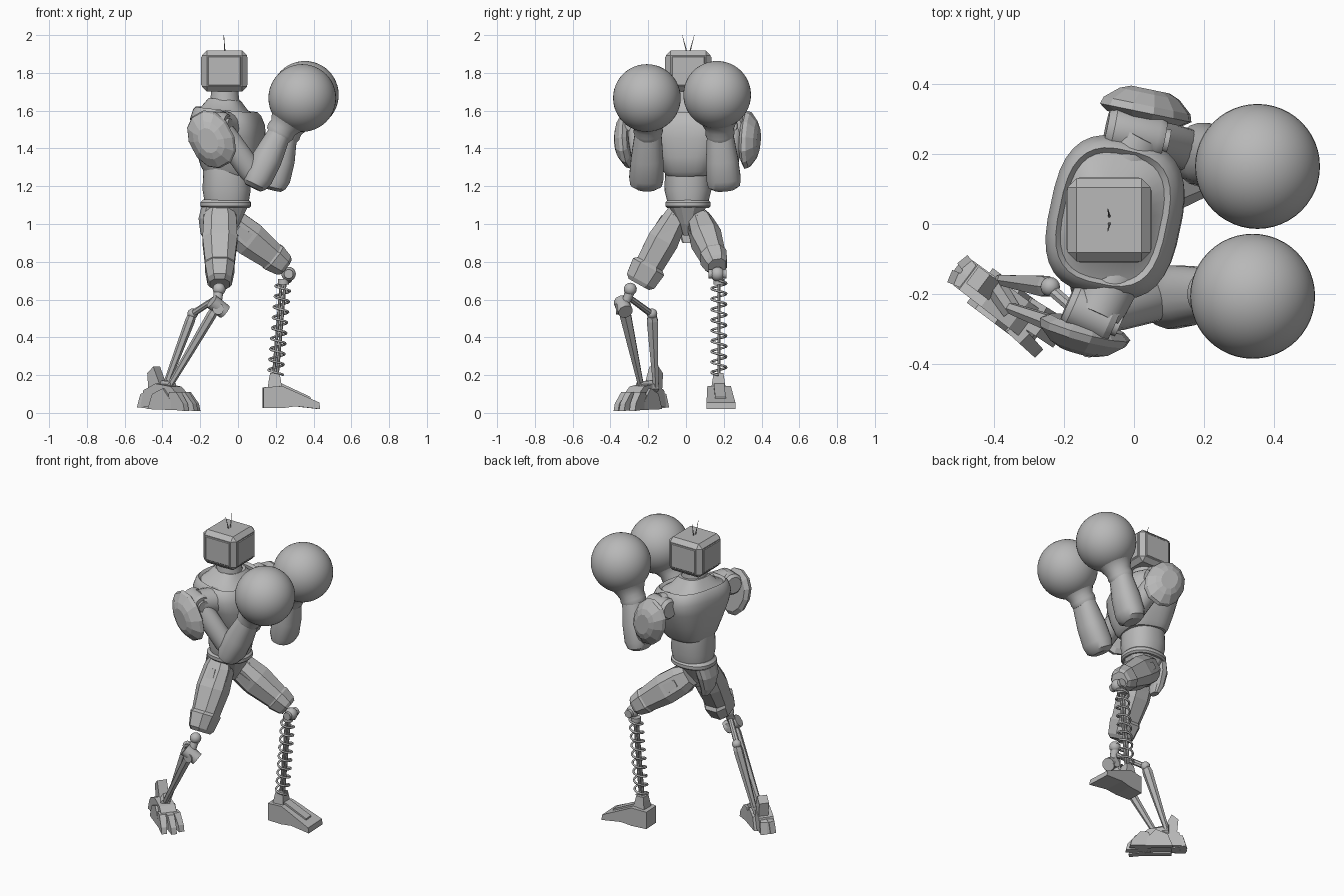
import bpy, bmesh, math
from mathutils import Vector as V

cube = bpy.data.objects.get("Cube")
if cube:
    bpy.data.objects.remove(cube)

grey = bpy.data.materials.new("plain_grey")
grey.use_nodes = True
grey.diffuse_color = (0.48, 0.48, 0.48, 1)
grey.node_tree.nodes["Principled BSDF"].inputs["Base Color"].default_value = (0.48, 0.48, 0.48, 1)


def finish(name, bm, angle=0):
    bmesh.ops.recalc_face_normals(bm, faces=bm.faces)
    me = bpy.data.meshes.new(name)
    bm.to_mesh(me)
    bm.free()
    me.materials.append(grey)
    if angle:
        me.shade_smooth()
        me.set_sharp_from_angle(angle=math.radians(angle))
    ob = bpy.data.objects.new(name, me)
    bpy.context.collection.objects.link(ob)


def loft(name, sections, u, v, n=24, power=2, angle=0):
    """Skin superellipse rings given as (centre, radius along u, radius along v)."""
    bm = bmesh.new()
    rings = []
    for c, ru, rv in sections:
        ring = []
        for i in range(n):
            a = math.tau * (i + 0.5) / n
            x, y = [math.copysign(abs(f(a)) ** (2 / power), f(a)) for f in (math.cos, math.sin)]
            ring.append(bm.verts.new(V(c) + u * x * ru + v * y * rv))
        rings.append(ring)
    for a, b in zip(rings, rings[1:]):
        for i in range(n):
            j = (i + 1) % n
            bm.faces.new((a[i], a[j], b[j], b[i]))
    bm.faces.new(rings[0])
    bm.faces.new(rings[-1])
    finish(name, bm, angle)


def limb(name, p, q, profile, side=(0, 1, 0), n=8, power=2, angle=0):
    """Loft from p to q; profile holds (fraction, radius along side, other radius)."""
    p, q = V(p), V(q)
    d = (q - p).normalized()
    u = (V(side) - d * d.dot(V(side))).normalized()
    loft(name, [(p.lerp(q, t), a, b) for t, a, b in profile], u, d.cross(u), n, power, angle)


def rod(name, p, q, r, r2=None, n=12):
    r2 = r if r2 is None else r2
    side = (0, 0, 1) if abs((V(q) - V(p)).normalized().z) < 0.8 else (0, 1, 0)
    limb(name, p, q, [(0, r, r), (1, r2, r2)], side, n, angle=40)


def ball(name, c, r, seg=32):
    bm = bmesh.new()
    bmesh.ops.create_uvsphere(bm, u_segments=seg, v_segments=seg // 2, radius=r)
    bmesh.ops.translate(bm, verts=bm.verts, vec=V(c))
    finish(name, bm, 60)


def prism(name, outline, origin, fwd, half, taper=1):
    """Side outline (along, up) extruded both ways across; taper widens toward the front."""
    f = V(fwd).normalized()
    s = V((0, 0, 1)).cross(f)
    bm = bmesh.new()
    span = max(a for a, z in outline)
    sides = []
    for k in (-1, 1):
        sides.append([bm.verts.new(V(origin) + f * a + V((0, 0, z))
                      + s * k * half * (1 + (taper - 1) * a / span)) for a, z in outline])
    n = len(outline)
    for i in range(n):
        j = (i + 1) % n
        bm.faces.new((sides[0][i], sides[0][j], sides[1][j], sides[1][i]))
    for side in sides:
        bm.faces.new(side)
    finish(name, bm)


# Torso, turned slightly, with vest, collar recess and neck
yaw = math.radians(-12)
tu = V((math.cos(yaw), math.sin(yaw), -0.1))
tv = V((-math.sin(yaw), math.cos(yaw), 0))
X, Y, Z = V((1, 0, 0)), V((0, 1, 0)), V((0, 0, 1))
vest = [(-.05, 1.265, .126, .12), (-.045, 1.29, .147, .138), (-.045, 1.37, .17, .172),
        (-.05, 1.47, .186, .215), (-.055, 1.54, .188, .23), (-.058, 1.59, .17, .212),
        (-.06, 1.606, .155, .195), (-.062, 1.592, .14, .182), (-.07, 1.615, .115, .13),
        (-.07, 1.66, .082, .082)]
loft("vest", [((x, .02, z), a, b) for x, z, a, b in vest], tu, tv, 32, 2.9, 35)
rod("neck", (-.07, .01, 1.62), (-.07, .01, 1.72), .082, .07, 24)
waist = [(1.1, .115, .105), (1.18, .128, .125), (1.3, .125, .12)]
loft("waist", [((-.06, .01, z), a, b) for z, a, b in waist], X, Y, 32, 2.3, 35)
belt = [(1.085, .125, .11), (1.095, .135, .12), (1.115, .135, .12), (1.13, .12, .105)]
loft("belt", [((-.065, .01, z), a, b) for z, a, b in belt], X, Y, 32, 2.3, 35)
pelvis = [(.94, .04, .025), (1.0, .08, .05), (1.09, .125, .1)]
loft("pelvis", [((-.07, .01, z), a, b) for z, a, b in pelvis], X, Y, 12, 2.6)
flap = [(-.15, .9, .02, .03), (-.165, .95, .035, .05), (-.165, 1.03, .045, .08), (-.15, 1.09, .045, .09)]
loft("seat_flap", [((x, .01, z), a, b) for x, z, a, b in flap], X, Y, 12, 2.6)

# Box head: bevelled casing with a shallow panel on each side
head = V((-.072, .012, 1.81))
bm = bmesh.new()
bmesh.ops.create_cube(bm, size=1)
for v in bm.verts:
    v.co = V((v.co.x * .238, v.co.y * .238, v.co.z * .218)) + head
bmesh.ops.bevel(bm, geom=bm.edges[:], offset=.026, segments=1, affect='EDGES')
big = [f for f in bm.faces if f.calc_area() > .02 and abs(f.normal.z) < .5]
bmesh.ops.inset_individual(bm, faces=big, thickness=.008, depth=0)
bmesh.ops.inset_individual(bm, faces=big, thickness=.006, depth=.004)
finish("head", bm)
for s in (-1, 1):
    rod("antenna", (-.07, .012 + s * .008, 1.91), (-.075, .012 + s * .032, 2.0), .004, .001, 6)

# Arms: shoulder barrel, pad, upper arm, forearm, glove
arms = {
    "right": dict(a=(-.19, -.225, 1.53), b=(-.055, -.285, 1.525), elbow=(.1, -.21, 1.235),
                  wrist=(.225, -.2, 1.49), glove=(.34, -.207, 1.667),
                  pad=(-.135, -.285, 1.45), out=(-.28, -.95, -.1), lean=(-.55, 0, 1)),
    "left": dict(a=(-.08, .275, 1.53), b=(.085, .24, 1.52), elbow=(.195, .2, 1.225),
                 wrist=(.255, .18, 1.48), glove=(.354, .165, 1.684),
                 pad=(.03, .302, 1.445), out=(.2, .97, 0), lean=(-.55, 0, 1)),
}
for side, k in arms.items():
    a, b = V(k["a"]), V(k["b"])
    d = (b - a).normalized()
    limb(side + "_shoulder", a, b, [(0, .05, .05), (.12, .066, .066), (.88, .066, .066), (1, .055, .055)],
         (0, 0, 1), 20, angle=30)
    rod(side + "_shoulder_cap", b, b + d * .015, .035)
    mid = a.lerp(b, .6)
    rod(side + "_arm_socket", mid, V((-.05, mid.y * .5, 1.51)), .075, .085, 20)
    elbow, wrist, glove = V(k["elbow"]), V(k["wrist"]), V(k["glove"])
    limb(side + "_upper_arm", mid, elbow, [(0, .05, .06), (.3, .06, .065), (.8, .06, .065), (1, .05, .055)],
         n=16, angle=30)
    limb(side + "_forearm", elbow, wrist,
         [(-.17, .055, .045), (-.1, .085, .065), (.05, .092, .08), (.45, .086, .08), (1, .07, .06)],
         n=20, power=2.3, angle=30)
    limb(side + "_glove_cuff", wrist, glove, [(-.12, .07, .07), (.0, .078, .078), (.12, .075, .075),
         (.35, .1, .1), (.6, .15, .15)], n=28, angle=50)
    ball(side + "_glove", glove, .179, 48)
    out, pad = V(k["out"]).normalized(), V(k["pad"])
    limb(side + "_shoulder_pad", pad, pad + out * .085,
         [(0, .13, .1), (.2, .16, .122), (.45, .153, .115), (.85, .105, .08), (1, .07, .05)],
         k["lean"], 12, 2.2)

# Thighs: faceted casings with raised plates and a knee collar
thighs = {
    "right": ((-.095, -.05, 1.04), (-.097, -.25, .68),
              [(-.12, .06, .07), (.05, .07, .092), (.35, .088, .098), (.7, .08, .082),
               (.74, .1, .084), (.95, .088, .068), (1, .065, .054)]),
    "left": ((-.04, .075, 1.0), (.25, .165, .775),
             [(-.12, .06, .07), (.05, .07, .092), (.35, .085, .098), (.75, .068, .078),
              (.78, .074, .082), (.95, .062, .066), (1, .05, .052)])}
for side, (hip, knee, casing) in thighs.items():
    limb(side + "_thigh", hip, knee, casing, n=8, power=2.6)
    hip, knee = V(hip), V(knee)
    d = (knee - hip).normalized()
    across = (Y - d * d.y).normalized()
    for s in (-1, 1):
        off = across * s * .066
        limb(side + "_thigh_plate", hip + off, knee + off * .75,
             [(.08, .012, .03), (.35, .026, .045), (.68, .016, .038), (.74, .008, .03)], n=4, power=2)
        off = d.cross(across) * s * .08
        limb(side + "_thigh_ridge", hip + off, knee + off * .8,
             [(.0, .03, .01), (.35, .045, .024), (.7, .03, .01)], n=4, power=2)

# Left lower leg: knee ball, twin rods, coil spring, wedge foot
ball("left_knee", (.268, .167, .735), .038, 20)
rod("left_knee_pin", (.268, .12, .735), (.268, .215, .735), .025)
top, low = V((.24, .174, .7)), V((.198, .174, .2))
rod("spring_cap", top + Z * .01, top - Z * .02, .03)
for s in (-1, 1):
    rod("spring_rod", top + X * s * .01, low + X * s * .01, .009, n=8)
curve = bpy.data.curves.new("spring", 'CURVE')
curve.dimensions = '3D'
curve.bevel_depth = .0065
curve.bevel_resolution = 1
line = curve.splines.new('POLY')
turns, steps = 9, 16
line.points.add(turns * steps)
for i, p in enumerate(line.points):
    a = math.tau * i / steps
    c = top.lerp(low, i / (turns * steps))
    p.co = (c.x + .039 * math.cos(a), c.y + .039 * math.sin(a), c.z, 1)
curve.materials.append(grey)
bpy.context.collection.objects.link(bpy.data.objects.new("spring", curve))
limb("left_ankle", (.195, .172, .21), (.195, .172, .12), [(0, .03, .028), (.3, .034, .034), (1, .045, .045)],
     n=4, power=6)
foot_way = (.98, .05, 0)
prism("left_foot", [(0, .025), (0, .135), (.1, .142), (.295, .055), (.3, .02), (.17, .035), (.1, .025)],
      (.132, .17, 0), foot_way, .055, 1.4)
prism("left_foot_ridge", [(.03, .12), (.03, .155), (.1, .155), (.25, .085), (.25, .06)],
      (.132, .17, 0), foot_way, .028)

# Right lower leg: knee pivot, hinge block, two shin struts
ball("right_knee", (-.1, -.295, .655), .034, 20)
rod("right_knee_link", (-.1, -.285, .67), (-.11, -.325, .57), .028, .022)
rod("right_hinge", (-.07, -.32, .535), (-.14, -.345, .59), .04, .04, 10)
rod("right_hinge_pin", (-.105, -.37, .55), (-.105, -.29, .55), .03)
rod("back_link", (-.11, -.3, .61), (-.24, -.185, .525), .016, .018, 8)
ball("back_joint", (-.24, -.18, .525), .028, 16)
strut = [(0, .024, .022), (.1, .034, .026), (.5, .026, .022), (1, .016, .016)]
limb("front_strut", (-.115, -.33, .56), (-.37, -.235, .13), strut, n=6)
limb("back_strut", (-.24, -.18, .525), (-.385, -.16, .14), strut, n=6)
rod("ankle_bar", (-.41, -.16, .14), (-.35, -.25, .14), .035, .03, 8)

# Right foot: narrow and clawed, pointing outward
way = V((.8, -.6, 0))
across = V((.6, .8, 0))
heel = V((-.49, -.14, 0))
prism("right_foot", [(0, .03), (.02, .12), (.1, .155), (.2, .14), (.27, .08), (.28, .02), (.1, .03)],
      heel, way, .045, 1.1)
for s in (-1, 0, 1):
    prism("right_toe", [(0, .02), (.02, .11), (.07, .11), (.12, .05), (.13, .01)],
          heel + way * (.185 + .02 * (s == 0)) + across * s * .035, way + across * s * .15, .024, .7)
    prism("right_heel_claw", [(0, .03), (.02, .1), (.08, .12), (.09, .02)],
          heel - way * .025 + across * s * .03, way - across * s * .25, .019)
prism("heel_spur", [(0, .1), (-.01, .21), (.03, .245), (.055, .19), (.09, .11)],
      heel + way * .035 + across * .012, way, .03)
for s in (-1, 1):
    prism("foot_side_guard", [(0, .02), (.03, .1), (.1, .13), (.15, .07), (.17, .015)],
          heel + way * .06 + across * s * .048, way, .014)
